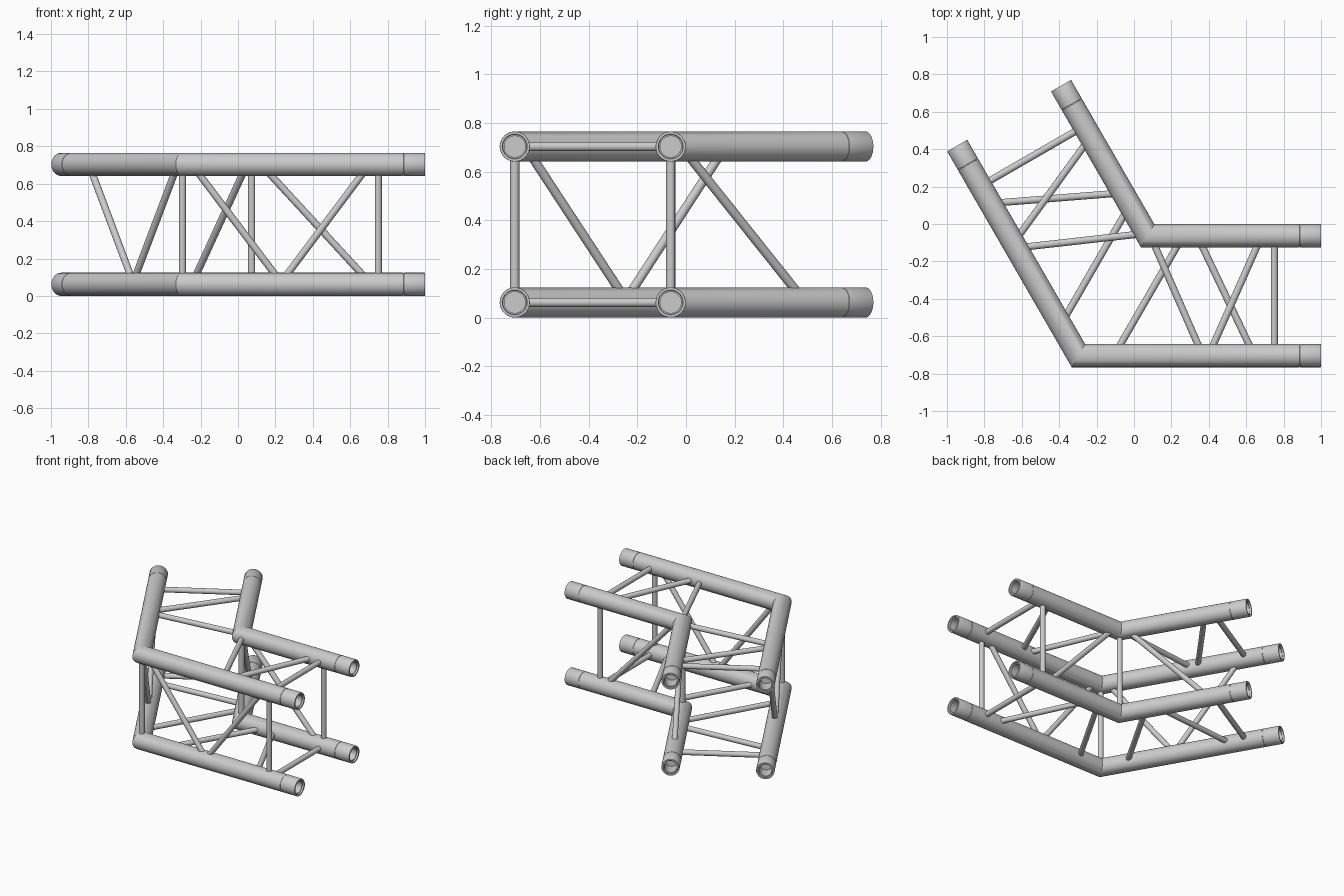
import bpy, bmesh, math
from mathutils import Vector

if "Cube" in bpy.data.objects:
    bpy.data.objects.remove(bpy.data.objects["Cube"])

R, BR = 0.062, 0.019            # chord and brace radius
LEN, GAP = 1.297, 0.641         # outer chord length, chord spacing
CORNER = Vector((-0.297, -0.704, 0))
ZL, ZH = R, R + GAP
TAN = math.tan(math.radians(30))
UP = Vector((0, 0, 1))
S60 = math.sin(math.radians(60))
# each arm: direction along the chord, direction towards the inner chord
ARMS = {"right": (Vector((1, 0, 0)), Vector((0, 1, 0))),
        "left": (Vector((-0.5, S60, 0)), Vector((S60, 0.5, 0)))}


def point(arm, s, t, z):
    u, p = ARMS[arm]
    return CORNER + u * s + p * t + UP * z


def loft(name, rings):
    """Skin a list of point rings and cap both ends."""
    bm = bmesh.new()
    loops = [[bm.verts.new(c) for c in ring] for ring in rings]
    n = len(loops[0])
    for a, b in zip(loops, loops[1:]):
        for i in range(n):
            j = (i + 1) % n
            bm.faces.new((a[i], a[j], b[j], b[i]))
    bm.faces.new(loops[0])
    bm.faces.new(loops[-1])
    bmesh.ops.recalc_face_normals(bm, faces=bm.faces)
    me = bpy.data.meshes.new(name)
    bm.to_mesh(me)
    bm.free()
    me.shade_smooth()
    me.set_sharp_from_angle(angle=math.radians(30))
    ob = bpy.data.objects.new(name, me)
    bpy.context.collection.objects.link(ob)
    return ob


def chord(name, t, z, n=48):
    """Mitred main tube with a bored, grooved coupler at each end."""
    angles = [2 * math.pi * i / n for i in range(n)]
    # distance from the corner, radius: bore, chamfer, rim, coupler groove
    profile = [(LEN - 0.11, 0.043), (LEN - 0.012, 0.043), (LEN - 0.012, 0.049),
               (LEN, 0.051), (LEN, R - 0.001), (LEN - 0.002, R),
               (LEN - 0.113, R), (LEN - 0.114, R - 0.002),
               (LEN - 0.117, R - 0.002), (LEN - 0.118, R)]

    def ring(arm, s, r):
        return [point(arm, s, t + r * math.cos(a), z + r * math.sin(a)) for a in angles]

    mitre = [point("right", (t + R * math.cos(a)) * TAN, t + R * math.cos(a),
                   z + R * math.sin(a)) for a in angles]
    loft(name, [ring("left", s, r) for s, r in profile] + [mitre]
         + [ring("right", s, r) for s, r in reversed(profile)])


def bar(name, a, b, n=20):
    """Round brace between two points."""
    d = (b - a).normalized()
    x = d.orthogonal().normalized()
    y = d.cross(x)
    circle = [(x * math.cos(2 * math.pi * i / n) + y * math.sin(2 * math.pi * i / n)) * BR
              for i in range(n)]
    loft(name, [[a + c for c in circle], [b + c for c in circle]])


# Four main chords and the corner posts
for side, t in (("outer", 0), ("inner", GAP)):
    for level, z in (("lower", ZL), ("upper", ZH)):
        chord(f"{side}_{level}_chord", t, z)
    bar(f"{side}_corner_post", point("right", t * TAN, t, ZL), point("right", t * TAN, t, ZH))
    # End posts exist on the right arm only
    bar(f"{side}_end_post", point("right", 1.047, t, ZL), point("right", 1.047, t, ZH))

for arm in ARMS:
    # End cross bars and zigzag braces of the horizontal faces (outer s, inner s)
    faces = {"upper": (ZH, [(1.047, 1.047), (0.665, 0.385), (0.695, 0.98)]),
             "lower": (ZL, [(1.047, 1.047), (0.94, 0.635), (0.19, 0.56)])}
    for level, (z, spans) in faces.items():
        for i, (so, si) in enumerate(spans):
            bar(f"{arm}_{level}_brace_{i}", point(arm, so, 0, z), point(arm, si, GAP, z))
    # Diagonals of the vertical faces (offset t, upper s, lower s)
    for i, (t, su, sl) in enumerate([(0, 0.05, 0.535), (0, 1.0, 0.52), (GAP, 0.42, 1.01)]):
        bar(f"{arm}_side_diagonal_{i}", point(arm, su, t, ZH), point(arm, sl, t, ZL))
